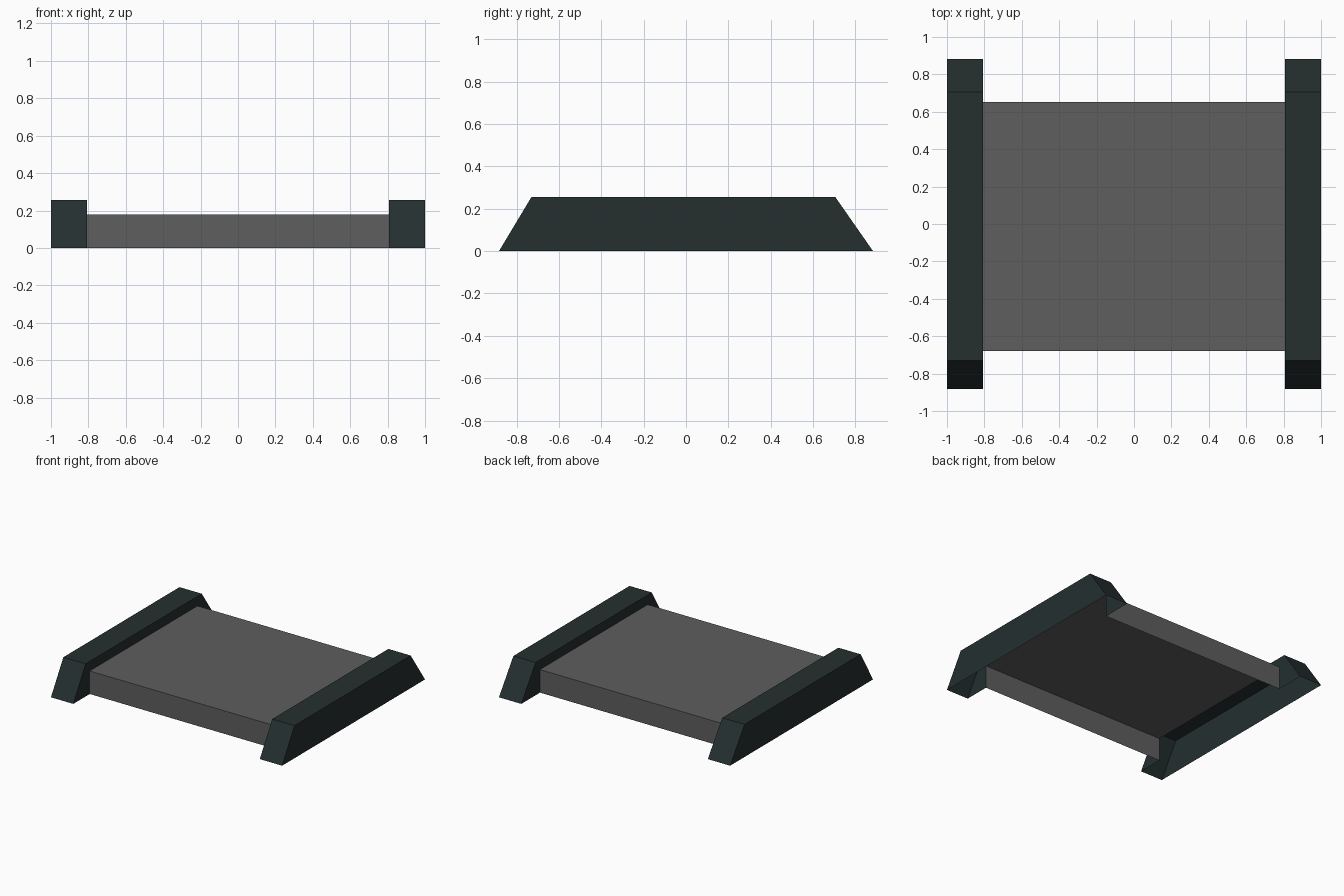
import bpy

if "Cube" in bpy.data.objects:
    bpy.data.objects.remove(bpy.data.objects["Cube"])

# Shared measurements
X_OUT, X_IN = 1.0, 0.807          # rail outer and inner sides
DECK_F, DECK_B, DECK_Z = -0.68, 0.652, 0.18
RAIL_Z = 0.255


def material(name, rgb):
    m = bpy.data.materials.new(name)
    m.diffuse_color = (*rgb, 1.0)
    m.use_nodes = True
    m.node_tree.nodes["Principled BSDF"].inputs["Base Color"].default_value = m.diffuse_color
    return m


def make(name, verts, faces, mat):
    mesh = bpy.data.meshes.new(name)
    mesh.from_pydata(verts, [], faces)
    mesh.materials.append(mat)
    mesh.update()
    obj = bpy.data.objects.new(name, mesh)
    bpy.context.collection.objects.link(obj)
    return obj


dark_green = material("dark green grey", (0.018, 0.028, 0.028))
grey = material("mid grey", (0.112, 0.112, 0.112))

# Side rails: hollow trapezoid shells, open below and where the deck joins
outer = [(-0.883, 0), (-0.73, RAIL_Z), (0.705, RAIL_Z), (0.883, 0)]
notch = [(DECK_B, 0), (DECK_B, DECK_Z), (DECK_F, DECK_Z), (DECK_F, 0)]


def rail(name, side):
    verts = [(side * X_OUT, y, z) for y, z in outer]
    verts += [(side * X_IN, y, z) for y, z in outer + notch]
    faces = [(3, 2, 1, 0), tuple(range(4, 12))]
    faces += [(i, i + 1, i + 5, i + 4) for i in range(3)]
    if side < 0:
        faces = [f[::-1] for f in faces]
    # outer wall must face away from the centre
    return make(name, verts, [f[::-1] if i == -1 else f for i, f in enumerate(faces)], dark_green)


rail("right_rail", 1)
rail("left_rail", -1)

# Deck: thin top with front and back lips, open underneath
profile = [(DECK_F, 0), (DECK_F, DECK_Z), (DECK_B, DECK_Z), (DECK_B, 0)]
verts = [(x, y, z) for x in (X_IN, -X_IN) for y, z in profile]
make("deck", verts, [(i, i + 1, i + 5, i + 4) for i in range(3)], grey)
